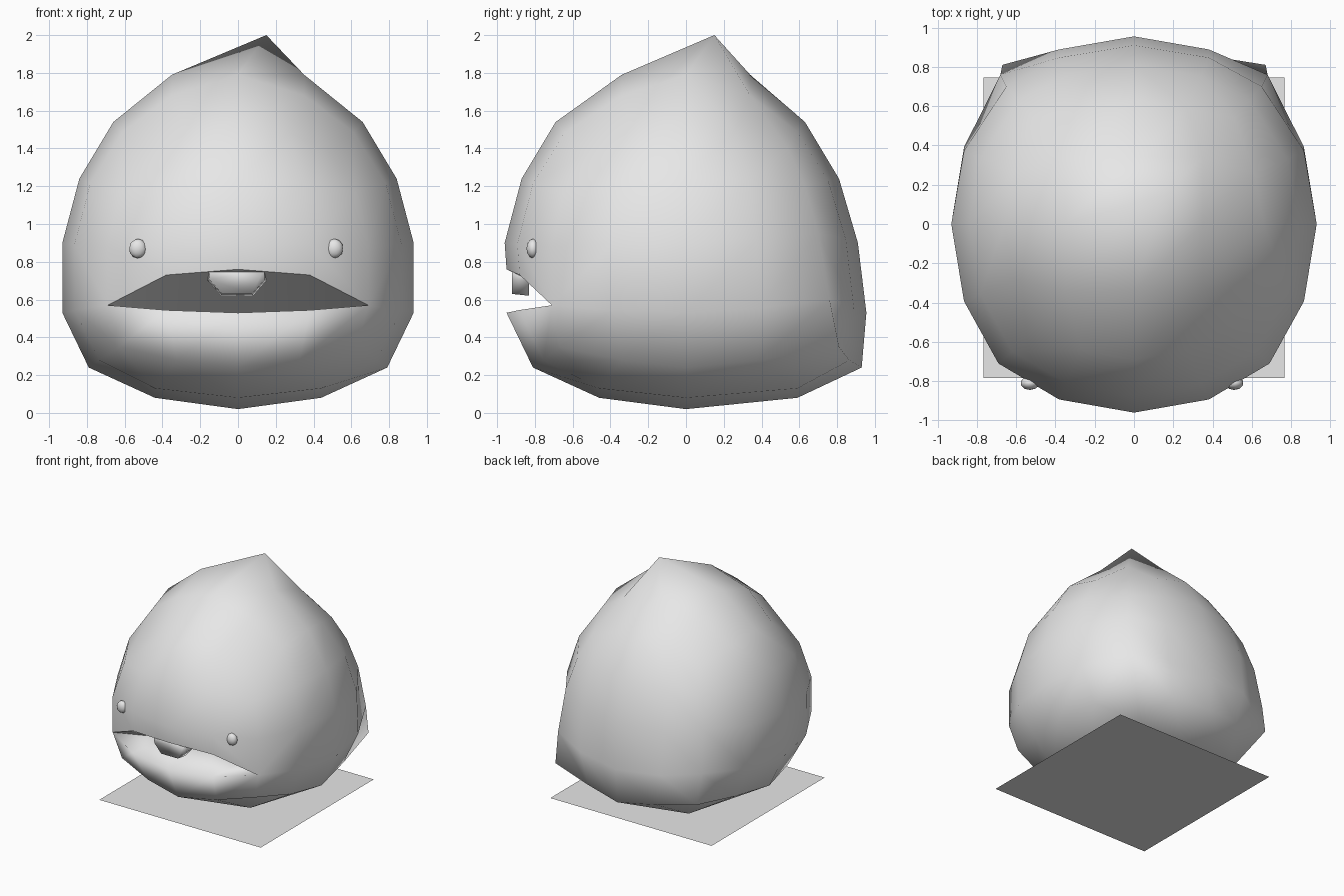
import bpy
import bmesh

cube = bpy.data.objects.get("Cube")
if cube:
    bpy.data.objects.remove(cube, do_unlink=True)

grey = bpy.data.materials.new("light_grey")
grey.use_nodes = True
COLOUR = (0.8, 0.8, 0.8, 1.0)
grey.diffuse_color = COLOUR
grey.node_tree.nodes["Principled BSDF"].inputs["Base Color"].default_value = COLOUR


def finish(name, bm, smooth=True):
    """Turn a bmesh into a named object with the shared material."""
    if smooth:
        bmesh.ops.recalc_face_normals(bm, faces=bm.faces)
    for face in bm.faces:
        face.smooth = smooth
    mesh = bpy.data.meshes.new(name)
    bm.to_mesh(mesh)
    bm.free()
    mesh.materials.append(grey)
    obj = bpy.data.objects.new(name, mesh)
    bpy.context.collection.objects.link(obj)
    return obj


# Body levels from bottom to top: height, half width, front depth, back depth
LEVELS = {
    -2: (0.24, 0.79, 0.81, 0.93),
    -1: (0.53, 0.93, 0.95, 0.955),
    0: (0.90, 0.93, 0.96, 0.91),
    1: (1.24, 0.84, 0.87, 0.81),
    2: (1.54, 0.66, 0.69, 0.63),
}
# Corner columns from bottom to top: half width, depth, height
FRONT_CORNERS = ((0.63, 0.67, 0.35), (0.69, 0.71, 0.57), (0.69, 0.71, 0.88),
                 (0.62, 0.65, 1.17), (0.49, 0.52, 1.38))
BACK_CORNERS = ((0.67, 0.81, 0.35), (0.68, 0.76, 0.60), (0.65, 0.70, 0.95),
                (0.59, 0.63, 1.20), (0.51, 0.54, 1.40))


def side_point(i, j, k):
    z, width, front, back = LEVELS[k]
    depth = front if j < 0 else back
    corner = (FRONT_CORNERS if j < 0 else BACK_CORNERS)[k + 2]
    sx = 1 if i > 0 else -1
    sy = 1 if j > 0 else -1
    if abs(i) == 2 and abs(j) == 2:
        return (sx * corner[0], sy * corner[1], corner[2])
    along = 0.41 * min(abs(i), abs(j))
    inset = 1 - 0.17 * along
    if abs(i) == 2:
        x, y = inset * width, along * depth
    else:
        x, y = along * width, inset * depth
    return (sx * x, sy * y, z + 0.85 * along * (corner[2] - z))


def cap_point(i, j, k):
    steps = abs(i) + abs(j)
    if k > 0:
        if steps == 0:
            return (0.15, 0.15, 2.0)          # off-centre peak
        return (0.35 * i, 0.34 * j, 1.79 if steps == 1 else 1.68)
    return (0.44 * i, (0.59 if j > 0 else 0.46) * j, (0.02, 0.08, 0.13)[steps])


# Body: a rounded cube cage of four cells per edge
bm = bmesh.new()
span = range(-2, 3)
cage = {}
for i in span:
    for j in span:
        for k in span:
            if max(abs(i), abs(j)) == 2:
                cage[i, j, k] = bm.verts.new(side_point(i, j, k))
            elif abs(k) == 2:
                cage[i, j, k] = bm.verts.new(cap_point(i, j, k))

for axis in range(3):
    for side in (-2, 2):
        for a in range(-2, 2):
            for b in range(-2, 2):
                if axis == 1 and side == -2 and b == -1:
                    continue                  # cells replaced by the mouth
                quad = []
                for da, db in ((0, 0), (1, 0), (1, 1), (0, 1)):
                    key = [a + da, b + db]
                    key.insert(axis, side)
                    quad.append(cage[tuple(key)])
                bm.faces.new(quad)

# Mouth: an upper lip row and a deep wedge-shaped pocket meeting at the corners
lower = [cage[i, -2, -1] for i in span]
brow = [cage[i, -2, 0] for i in span]
lip = [bm.verts.new(p) for p in ((-0.38, -0.88, 0.73), (0, -0.95, 0.76), (0.38, -0.88, 0.73))]
inner = [bm.verts.new(p) for p in ((-0.36, -0.42, 0.50), (0, -0.36, 0.50), (0.36, -0.42, 0.50))]
lip = [lower[0], *lip, lower[-1]]
inner = [lower[0], *inner, lower[-1]]
for upper_row, lower_row in ((brow, lip), (lip, inner), (inner, lower)):
    for n in range(4):
        ring = (upper_row[n], upper_row[n + 1], lower_row[n + 1], lower_row[n])
        bm.faces.new(list(dict.fromkeys(ring)))
# Hard creases along the upper lip and the back of the pocket
for row in (lip, inner):
    for start, end in zip(row, row[1:]):
        bm.edges.get((start, end)).smooth = False
finish("body", bm)

# Tooth hanging from the upper lip
bm = bmesh.new()
outline = ((-0.165, 0.77), (-0.16, 0.70), (-0.09, 0.62), (0.08, 0.62), (0.15, 0.70), (0.15, 0.77))
front = [bm.verts.new((x * 0.93, -0.92, 0.76 + (z - 0.76) * 0.93)) for x, z in outline]
back = [bm.verts.new((x, -0.83, z)) for x, z in outline]
bm.faces.new(front)
bm.faces.new(back)
for n in range(len(outline)):
    m = (n + 1) % len(outline)
    bm.faces.new((front[n], front[m], back[m], back[n]))
finish("tooth", bm)

# Eyes
for name, x in (("left_eye", 0.51), ("right_eye", -0.53)):
    bm = bmesh.new()
    bmesh.ops.create_icosphere(bm, subdivisions=2, radius=0.05)
    eye = finish(name, bm)
    eye.location = (x, -0.81, 0.87)
    eye.scale = (0.95, 0.7, 1.04)

# Flat square base sheet
bm = bmesh.new()
bmesh.ops.create_grid(bm, x_segments=1, y_segments=1, size=0.765)
base = finish("base_sheet", bm, smooth=False)
base.location = (0, -0.02, 0)
